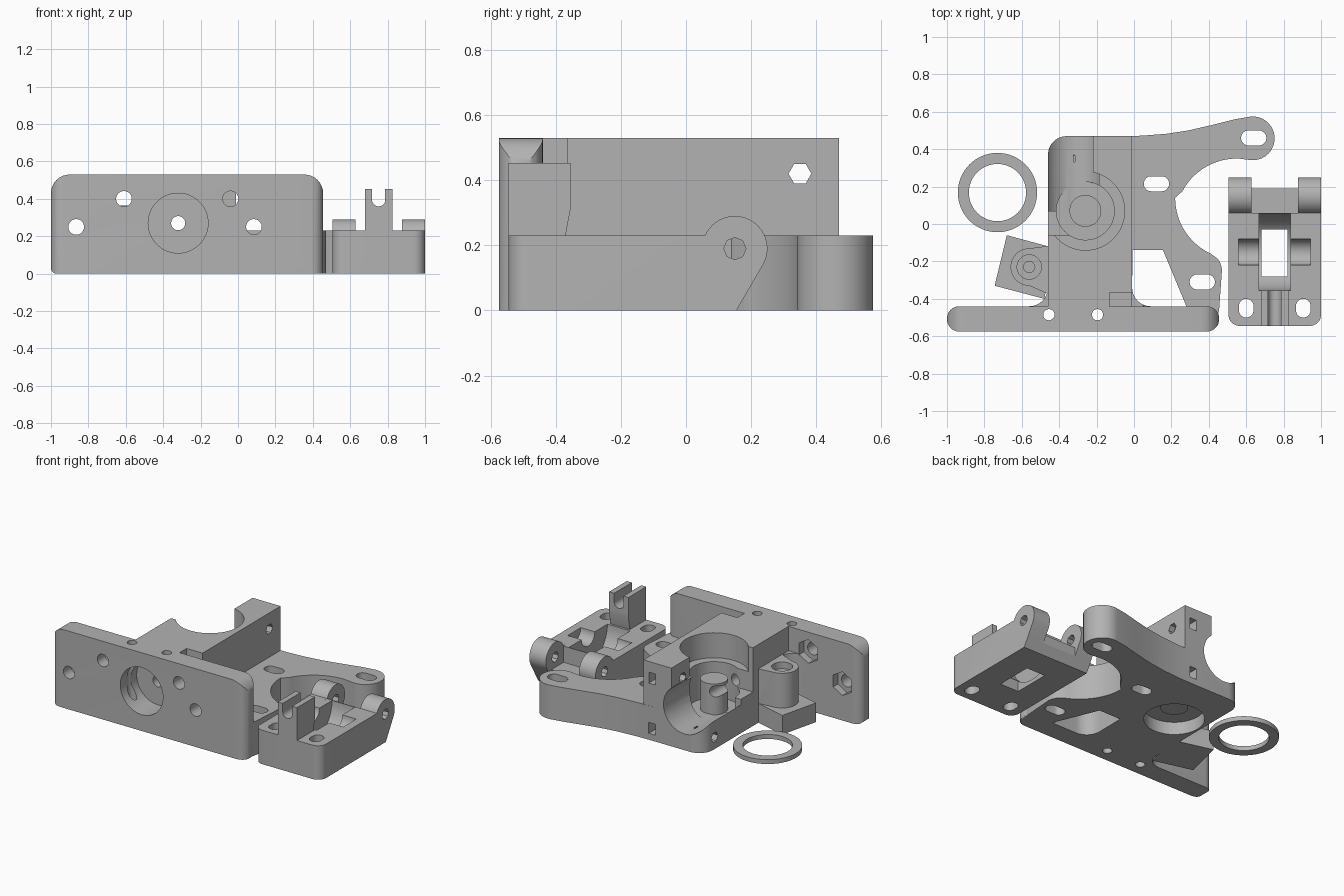
import bpy, bmesh
from math import cos, sin, pi
from mathutils import Vector

cube = bpy.data.objects.get("Cube")
if cube:
    bpy.data.objects.remove(cube)

grey = bpy.data.materials.new("plain_grey")
grey.use_nodes = True
grey.diffuse_color = (0.45, 0.45, 0.45, 1)
grey.node_tree.nodes["Principled BSDF"].inputs["Base Color"].default_value = (0.45, 0.45, 0.45, 1)


def circle(u, v, r, n=48, start=0.0):
    return [(u + r * cos(start + 2 * pi * i / n), v + r * sin(start + 2 * pi * i / n)) for i in range(n)]


def arc(u, v, r, a, b, n=14):
    return [(u + r * cos((a + (b - a) * i / n) * pi / 180), v + r * sin((a + (b - a) * i / n) * pi / 180))
            for i in range(n + 1)]


def rect(u0, v0, u1, v1, radii=(0, 0, 0, 0)):
    """Rectangle with radii for low-left, low-right, high-right, high-left corners."""
    pts = []
    corners = [(u0, v0, 1, 1), (u1, v0, -1, 1), (u1, v1, -1, -1), (u0, v1, 1, -1)]
    for k, ((u, v, su, sv), r) in enumerate(zip(corners, radii)):
        pts += arc(u + su * r, v + sv * r, r, 180 + 90 * k, 270 + 90 * k, 8) if r else [(u, v)]
    return pts


def slot(u, v, w, h):
    return rect(u - w / 2, v - h / 2, u + w / 2, v + h / 2, [min(w, h) * 0.49] * 4)


def prism(name, pts, axis, a, b):
    """Extrude a flat outline from a to b along an axis."""
    place = {"x": lambda u, v, w: (w, u, v), "y": lambda u, v, w: (u, w, v), "z": lambda u, v, w: (u, v, w)}[axis]
    bm = bmesh.new()
    face = bm.faces.new([bm.verts.new(place(u, v, a)) for u, v in pts])
    ext = bmesh.ops.extrude_face_region(bm, geom=[face])
    move = Vector(place(0, 0, b - a))
    bmesh.ops.translate(bm, vec=move, verts=[e for e in ext["geom"] if isinstance(e, bmesh.types.BMVert)])
    bmesh.ops.recalc_face_normals(bm, faces=bm.faces)
    me = bpy.data.meshes.new(name)
    bm.to_mesh(me)
    bm.free()
    me.materials.append(grey)
    ob = bpy.data.objects.new(name, me)
    bpy.context.collection.objects.link(ob)
    return ob


def combine(ob, mode, *shape):
    """Apply one boolean with a temporary prism, then discard it."""
    tool = prism("cutter", *shape)
    tool.hide_render = True
    mod = ob.modifiers.new("boolean", "BOOLEAN")
    mod.operation, mod.solver, mod.object = mode, "EXACT", tool
    bpy.context.view_layer.objects.active = ob
    bpy.ops.object.modifier_apply(modifier=mod.name)
    bpy.data.objects.remove(tool)


def cut(ob, *shape):
    combine(ob, "DIFFERENCE", *shape)


def add(ob, *shape):
    combine(ob, "UNION", *shape)


def finish(ob):
    bpy.ops.object.select_all(action="DESELECT")
    ob.select_set(True)
    bpy.context.view_layer.objects.active = ob
    bpy.ops.object.shade_smooth_by_angle(angle=pi / 6)


# Drive block with its low, left rear shelf
body = prism("drive_block", rect(-0.46, -0.5, -0.01, 0.47, (0, 0, 0, 0.1)), "z", 0, 0.53)
cut(body, rect(-0.6, -0.06, -0.22, 0.6), "z", 0.23, 0.7)

# Pivot boss and the foot fillet beside it
add(body, circle(-0.56, -0.23, 0.1), "z", 0.12, 0.365)
add(body, [(-0.56, -0.13), (-0.56, -0.33), (-0.4, -0.4), (-0.4, -0.11)], "z", 0.12, 0.365)
add(body, [(-0.43, -0.5), (-0.43, -0.3)] + arc(-0.56, -0.34, 0.1, 0, -90, 8) + [(-0.56, -0.5)], "z", 0, 0.365)
add(body, [(-0.68, -0.06), (-0.745, -0.33), (-0.48, -0.4), (-0.42, -0.13)], "z", 0, 0.13)
cut(body, circle(-0.56, -0.23, 0.065), "z", 0.32, 0.5)
cut(body, circle(-0.56, -0.23, 0.03, 16), "z", 0.13, 0.4)

# Motor arm
outline = [(-0.1, 0.47), (0.04, 0.472), (0.17, 0.482), (0.29, 0.5), (0.42, 0.53), (0.54, 0.56)]
outline += arc(0.635, 0.458, 0.117, 105, -95, 20)
outline += arc(0.55, 0.02, 0.33, 88, 152, 14)
outline += arc(0.55, 0.14, 0.33, 180, 245, 14)
outline += arc(0.37, -0.25, 0.1, 42, 0, 6) + [(0.455, -0.46), (0.44, -0.52), (-0.1, -0.52)]
add(body, outline, "z", 0, 0.23)
cut(body, [(-0.008, -0.14), (0.155, -0.14), (0.28, -0.44)] + arc(0.09, -0.34, 0.1, -90, -180, 8), "z", -0.1, 0.5)
for x, y in ((0.12, 0.215), (0.64, 0.46), (0.365, -0.31)):
    cut(body, slot(x, y, 0.135, 0.08), "z", -0.1, 0.3)

# Front plate with rounded ends
plate = prism("plate", rect(-1, 0, 0.455, 0.53, (0.03, 0.01, 0.1, 0.1)), "y", -0.575, -0.44)
combine(plate, "INTERSECT", rect(-1, -0.575, 0.455, -0.44, [0.065] * 4), "z", -0.1, 0.7)
mod = body.modifiers.new("boolean", "BOOLEAN")
mod.operation, mod.solver, mod.object = "UNION", "EXACT", plate
bpy.context.view_layer.objects.active = body
bpy.ops.object.modifier_apply(modifier=mod.name)
bpy.data.objects.remove(plate)

# Vertical gear well, rear scoop, front bearing seat and lower pocket
well = (-0.26, 0.07)
cut(body, circle(*well, 0.21), "z", 0.36, 0.7)
cut(body, circle(*well, 0.155), "z", 0.115, 0.5)
cut(body, circle(-0.32, 0.27, 0.16), "y", 0.07, 0.6)
cut(body, circle(-0.32, 0.27, 0.16), "y", -0.7, -0.4)
cut(body, circle(*well, 0.185), "z", -0.1, 0.085)
add(body, circle(*well, 0.085), "z", 0.08, 0.32)
cut(body, circle(-0.32, 0.27, 0.038, 20), "y", -0.7, 0.6)

# Screw holes and nut traps in the front plate
for x, z in ((-0.865, 0.25), (-0.61, 0.4), (-0.04, 0.4), (0.085, 0.25)):
    cut(body, circle(x, z, 0.042, 20), "y", -0.7, -0.37)
for x, z in ((-0.865, 0.25), (-0.61, 0.4)):
    cut(body, circle(x, z, 0.08, 6, pi / 6), "y", -0.49, -0.43)
cut(body, rect(-0.13, -0.44, 0.05, -0.365), "z", 0.33, 0.7)
for x in (-0.455, -0.195):
    cut(body, circle(x, -0.485, 0.03, 20), "z", -0.1, 0.7)

# Cross holes and square nut slots at the rear
for z in (0.42, 0.08):
    cut(body, circle(0.35, z, 0.035, 6), "x", -0.6, 0.05)
    cut(body, rect(-0.1, z - 0.037, -0.05, z + 0.037), "y", 0.31, 0.6)
finish(body)

# Hinged idler: base and sloped rear
idler = prism("idler", [(-0.545, 0), (0.155, 0), (0.19, 0.06), (0.19, 0.12), (0.06, 0.12), (0.06, 0.23),
                        (-0.545, 0.23)], "x", 0.505, 1)
combine(idler, "INTERSECT", rect(0.505, -0.545, 1, 0.4, (0.06, 0.06, 0, 0)), "z", -0.1, 0.5)

# Hinge ears
ear = [(0.0, 0), (0.155, 0)] + arc(0.15, 0.19, 0.1, -28, 156, 24) + [(0.0, 0.23)]
for x0, x1 in ((0.505, 0.627), (0.876, 1)):
    add(idler, ear, "x", x0, x1)
cut(idler, circle(0.15, 0.19, 0.034, 8), "x", 0.4, 1.1)

# Notched spring post
add(idler, [(-0.545, 0.1), (-0.37, 0.1), (-0.37, 0.23), (-0.355, 0.31), (-0.355, 0.453), (-0.545, 0.453)],
    "x", 0.68, 0.825)
cut(idler, rect(0.717, 0.36, 0.787, 0.6, (0.034, 0.034, 0, 0)), "y", -0.7, -0.3)

# Roller window, axle cradle and mounting holes
cut(idler, rect(0.683, -0.28, 0.822, -0.03), "z", -0.1, 0.5)
cut(idler, circle(-0.15, 0.23, 0.205), "x", 0.667, 0.838)
add(idler, [(-0.545, 0.1), (-0.37, 0.1), (-0.37, 0.23), (-0.355, 0.31), (-0.355, 0.34), (-0.545, 0.34)],
    "x", 0.68, 0.825)
cut(idler, circle(-0.15, 0.23, 0.07), "x", 0.56, 0.943)
for x in (0.6, 0.905):
    cut(idler, slot(x, -0.45, 0.078, 0.1), "z", -0.1, 0.5)
finish(idler)

# Loose washer
washer = prism("washer", circle(-0.73, 0.168, 0.212, 64), "z", 0, 0.03)
cut(washer, circle(-0.73, 0.168, 0.153, 64), "z", -0.1, 0.1)
finish(washer)
